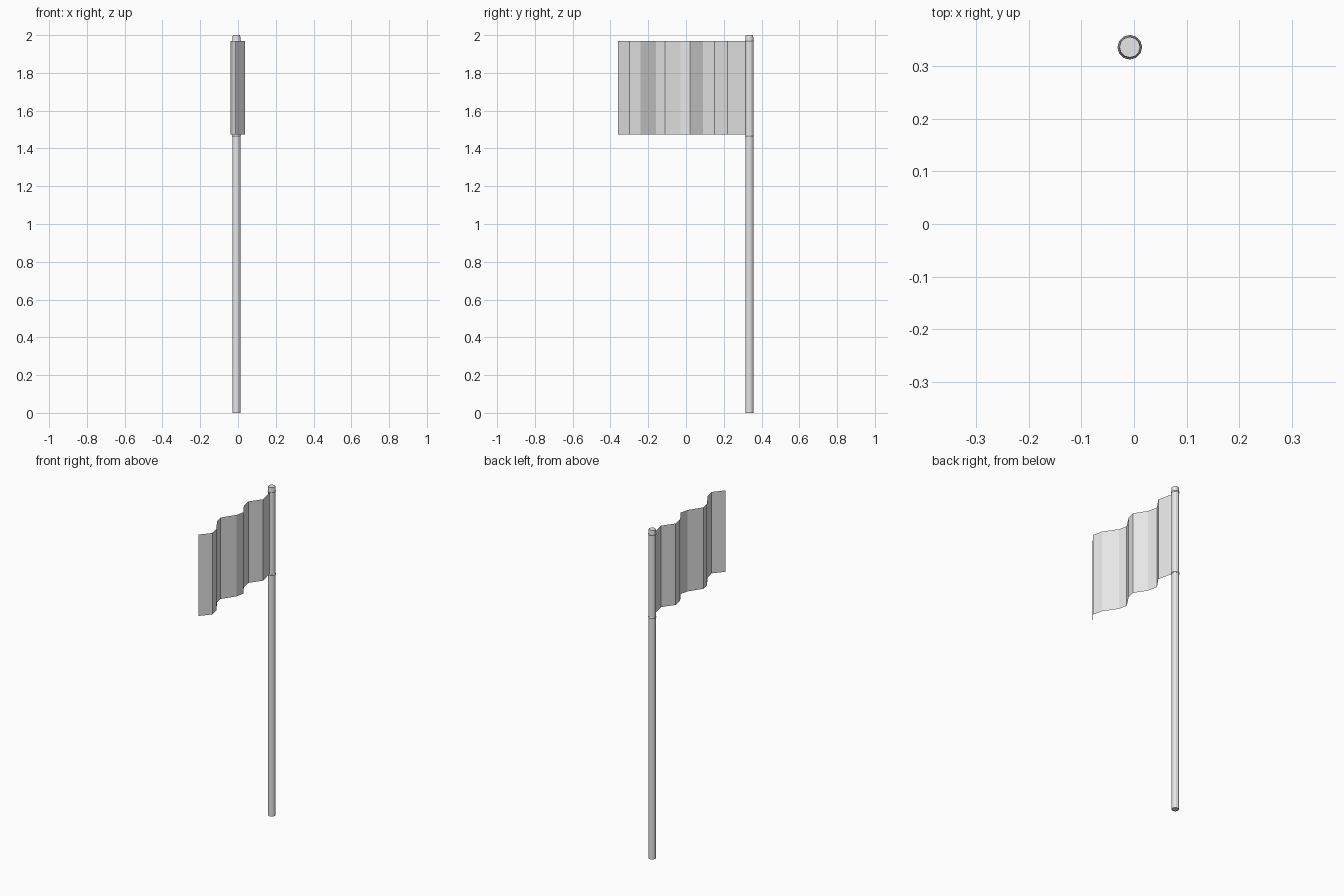
import bpy, bmesh, math

cube = bpy.data.objects.get("Cube")
if cube:
    bpy.data.objects.remove(cube, do_unlink=True)

# Single plain grey
grey = bpy.data.materials.new("plain_grey")
grey.use_nodes = True
grey.diffuse_color = (0.8, 0.8, 0.8, 1)
grey.node_tree.nodes["Principled BSDF"].inputs["Base Color"].default_value = (0.8, 0.8, 0.8, 1)

POLE_X, POLE_Y = -0.008, 0.336
FLAG_BOTTOM, FLAG_TOP = 1.475, 1.97


def add_object(name, bm):
    mesh = bpy.data.meshes.new(name)
    bm.to_mesh(mesh)
    bm.free()
    mesh.materials.append(grey)
    obj = bpy.data.objects.new(name, mesh)
    bpy.context.collection.objects.link(obj)
    return obj


def lathe(name, profile, sides, closed=False):
    """Spin (radius, height) points round the pole axis."""
    bm = bmesh.new()
    rings = []
    for radius, z in profile:
        rings.append([bm.verts.new((radius * math.cos(math.tau * i / sides),
                                    radius * math.sin(math.tau * i / sides), z))
                      for i in range(sides)])
    pairs = list(zip(rings, rings[1:]))
    if closed:
        pairs.append((rings[-1], rings[0]))
    else:
        bm.faces.new(rings[0])
        bm.faces.new(rings[-1])
    for low, high in pairs:
        for i in range(sides):
            j = (i + 1) % sides
            bm.faces.new((low[i], low[j], high[j], high[i]))
    bmesh.ops.recalc_face_normals(bm, faces=bm.faces)
    obj = add_object(name, bm)
    obj.location = (POLE_X, POLE_Y, 0)
    return obj


# Pole
lathe("pole", [(0.021, 0), (0.021, 1.975), (0.0195, 2)], 12)

# Thin rings tying the flag to the pole
for name, z in (("upper_ring", FLAG_TOP), ("lower_ring", FLAG_BOTTOM - 0.008)):
    section = [(0.0205 + 0.003 * math.cos(a * math.tau / 6), z + 0.004 * math.sin(a * math.tau / 6))
               for a in range(6)]
    lathe(name, section, 12, closed=True)

# Rippled flag sheet: (x, y) path from the free end to the pole
path = [(-0.012, -0.36), (0.038, -0.30), (0.024, -0.24), (-0.03, -0.16), (-0.041, -0.11),
        (0.012, -0.03), (0.023, 0.02), (-0.024, 0.09), (-0.036, 0.15), (0.014, 0.22),
        (-0.008, 0.316)]
bm = bmesh.new()
columns = [[bm.verts.new((x, y, z)) for z in (FLAG_BOTTOM, FLAG_TOP)] for x, y in path]
for a, b in zip(columns, columns[1:]):
    bm.faces.new((a[0], b[0], b[1], a[1]))
add_object("flag", bm)
